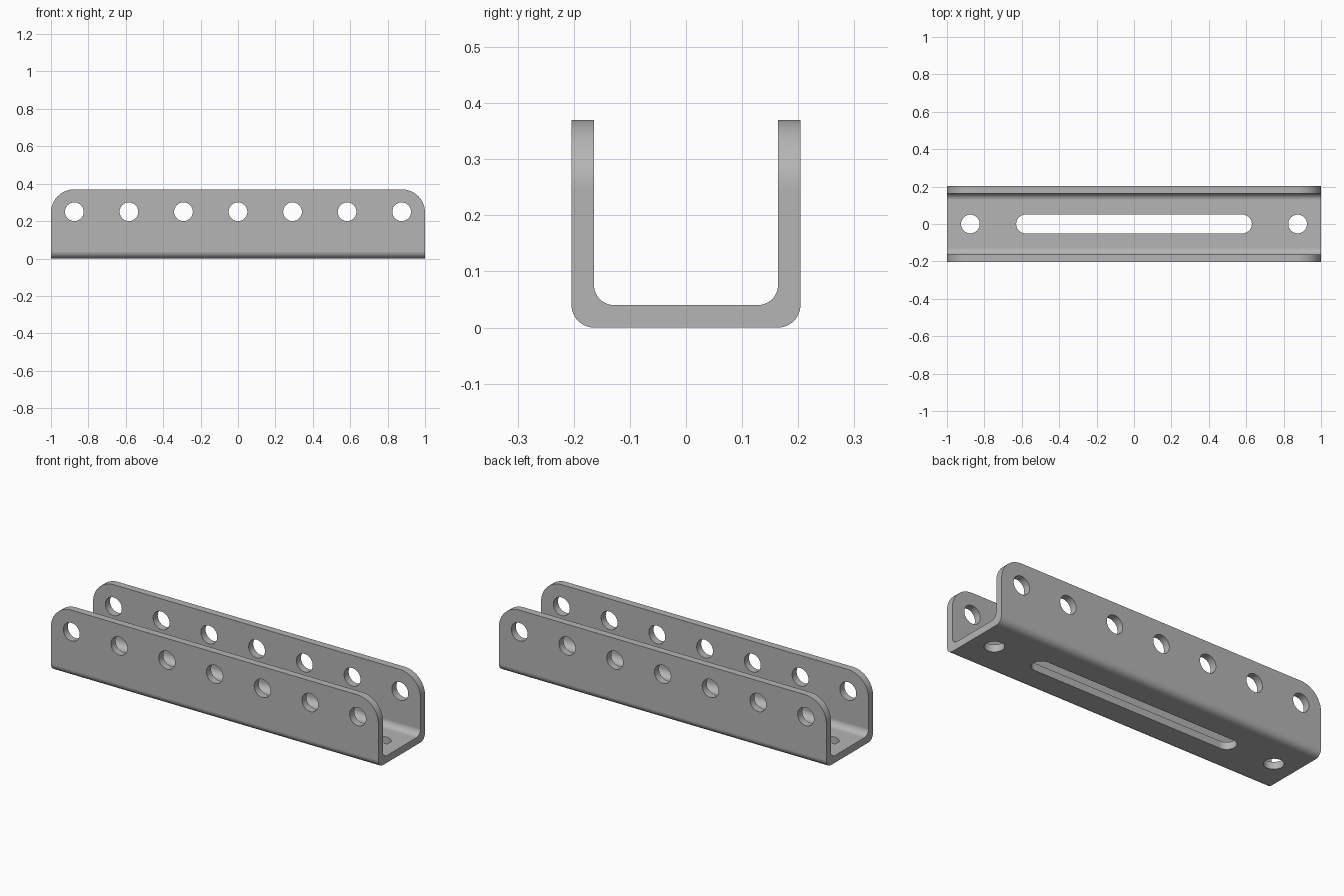
import bpy, bmesh
from math import sin, cos, pi, radians
from mathutils import Vector

default = bpy.data.objects.get("Cube")
if default:
    bpy.data.objects.remove(default, do_unlink=True)

HALF_W, HEIGHT, WALL = 0.204, 0.37, 0.04
HOLE_R, HOLE_Z, HOLE_END = 0.05, 0.25, 0.875
CORNER_R, SLOT_END = 0.125, 0.58

steel = bpy.data.materials.new("grey steel")
steel.use_nodes = True
grey = (0.46, 0.46, 0.46, 1)
steel.diffuse_color = grey
steel.node_tree.nodes["Principled BSDF"].inputs["Base Color"].default_value = grey


def arc(cx, cy, r, start, end, steps=12):
    angles = [radians(start + (end - start) * i / steps) for i in range(steps + 1)]
    return [(cx + r * cos(a), cy + r * sin(a)) for a in angles]


def prism(name, outline, place, sweep):
    """Extrude a 2D outline, mapped to 3D by place, along the sweep vector."""
    bm = bmesh.new()
    sweep = Vector(sweep)
    face = bm.faces.new([bm.verts.new(Vector(place(*p)) - sweep / 2) for p in outline])
    new = bmesh.ops.extrude_face_region(bm, geom=[face])["geom"]
    bmesh.ops.translate(bm, vec=sweep, verts=[v for v in new if isinstance(v, bmesh.types.BMVert)])
    bmesh.ops.recalc_face_normals(bm, faces=bm.faces)
    mesh = bpy.data.meshes.new(name)
    bm.to_mesh(mesh)
    bm.free()
    mesh.materials.append(steel)
    ob = bpy.data.objects.new(name, mesh)
    bpy.context.collection.objects.link(ob)
    return ob


def side(x, z):
    return (x, 0, z)


def plan(x, y):
    return (x, y, 0)


# Bent U section, left half mirrored to the right, swept along x
floor_y, inner_r = HALF_W - WALL, 0.036
half = arc(floor_y, WALL, WALL, -90, 0)
half += [(HALF_W, HEIGHT), (floor_y, HEIGHT)]
half += arc(floor_y - inner_r, WALL + inner_r, inner_r, 0, -90)
section = half + [(-y, z) for y, z in reversed(half)]
channel = prism("channel_bracket", section, lambda y, z: (0, y, z), (2.2, 0, 0))

# Side silhouette that trims the length and rounds the upper corners
cx, cz = 1 - CORNER_R, HEIGHT - CORNER_R
silhouette = [(-1, -0.1), (1, -0.1)]
silhouette += arc(cx, cz, CORNER_R, 0, 85, 16) + [(cx, HEIGHT + 0.00001)]
silhouette += [(-cx, HEIGHT + 0.00001)] + arc(-cx, cz, CORNER_R, 95, 180, 16)
cutters = [(prism("trim_cutter", silhouette, side, (0, 1, 0)), "INTERSECT")]

# Seven holes through both side walls
for i in range(7):
    x = HOLE_END * (i - 3) / 3
    ring = arc(x, HOLE_Z, HOLE_R, 0, 360, 40)[:-1]
    cutters.append((prism("wall_hole_cutter", ring, side, (0, 1, 0)), "DIFFERENCE"))

# Two holes and a long slot in the floor
for x in (-HOLE_END, HOLE_END):
    ring = arc(x, 0, HOLE_R, 0, 360, 40)[:-1]
    cutters.append((prism("floor_hole_cutter", ring, plan, (0, 0, 0.2)), "DIFFERENCE"))
slot = arc(SLOT_END, 0, HOLE_R, -90, 90, 20) + arc(-SLOT_END, 0, HOLE_R, 90, 270, 20)
cutters.append((prism("slot_cutter", slot, plan, (0, 0, 0.2)), "DIFFERENCE"))

# Apply the cuts, then discard the cutters
bpy.ops.object.select_all(action="DESELECT")
bpy.context.view_layer.objects.active = channel
channel.select_set(True)
for cutter, operation in cutters:
    cutter.hide_render = True
    cut = channel.modifiers.new("cut", "BOOLEAN")
    cut.object, cut.operation, cut.solver = cutter, operation, "EXACT"
    bpy.ops.object.modifier_apply(modifier=cut.name)
    bpy.data.objects.remove(cutter, do_unlink=True)

# Smooth bends and bores, crisp rims, flat walls
bpy.ops.object.shade_smooth_by_angle(angle=radians(30))
weighted = channel.modifiers.new("flat walls", "WEIGHTED_NORMAL")
weighted.keep_sharp = True
